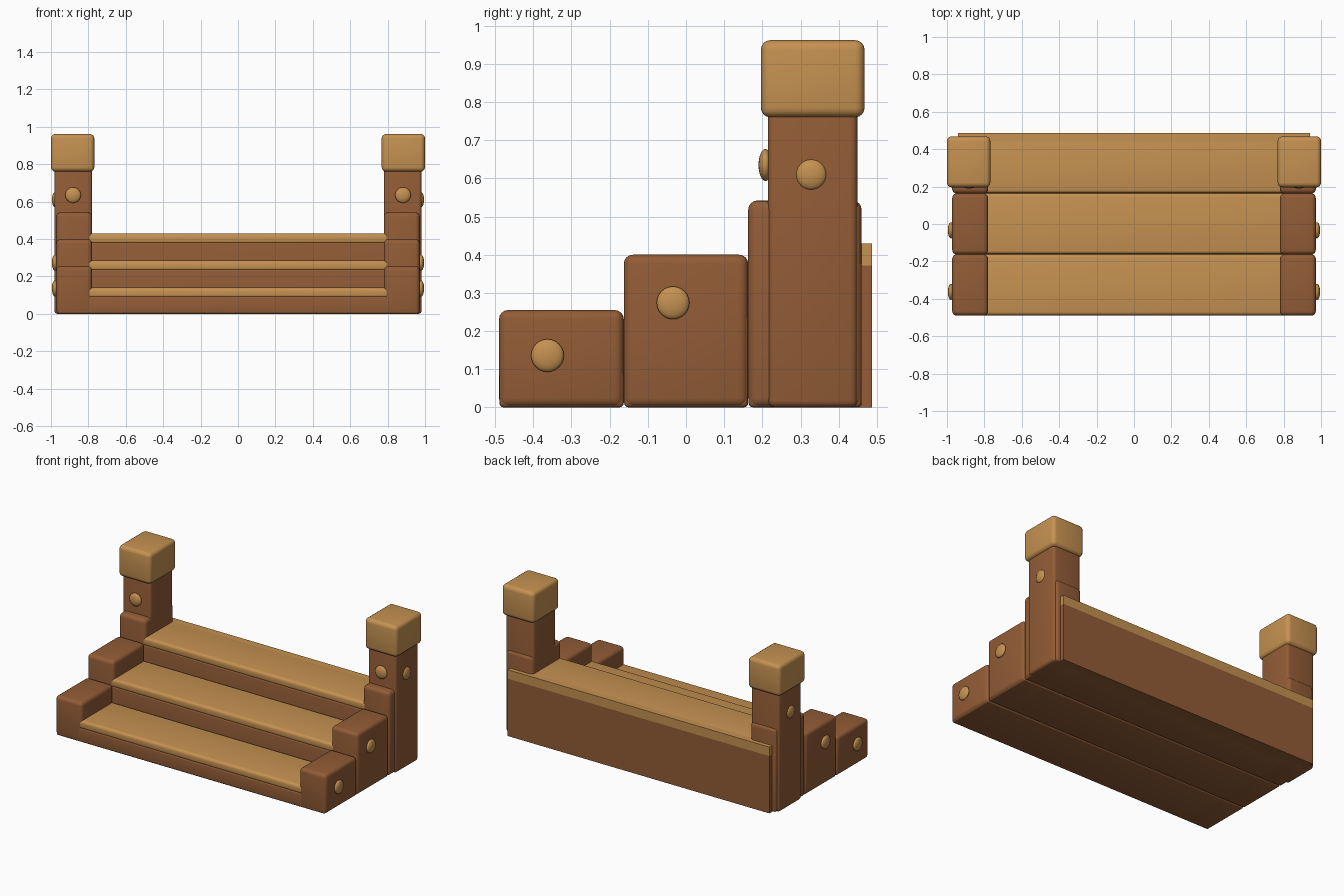
import bpy, math

if "Cube" in bpy.data.objects:
    bpy.data.objects.remove(bpy.data.objects["Cube"])


def material(name, rgb):
    m = bpy.data.materials.new(name)
    m.diffuse_color = (*rgb, 1)
    m.use_nodes = True
    m.node_tree.nodes["Principled BSDF"].inputs["Base Color"].default_value = m.diffuse_color
    return m


BROWN = material("brown wood", (0.29, 0.108, 0.037))
TAN = material("light wood", (0.56, 0.285, 0.082))


def finish(ob, name, mat):
    ob.name = name
    ob.data.materials.append(mat)
    bpy.ops.object.shade_smooth_by_angle(angle=math.radians(40))
    return ob


def box(name, x, y, z, mat, bevel=0.02):
    """Rounded box from (min, max) pairs."""
    bpy.ops.mesh.primitive_cube_add(size=1, location=[(a + b) / 2 for a, b in (x, y, z)])
    ob = bpy.context.object
    ob.scale = [b - a for a, b in (x, y, z)]
    bpy.ops.object.transform_apply(location=False, rotation=False)
    if bevel:
        b = ob.modifiers.new("rounding", 'BEVEL')
        b.width, b.segments = bevel, 4
        bpy.ops.object.modifier_apply(modifier=b.name)
    return finish(ob, name, mat)


def stud(name, loc, radii):
    bpy.ops.mesh.primitive_uv_sphere_add(segments=24, ring_count=12, radius=1, location=loc)
    ob = bpy.context.object
    ob.scale = radii
    bpy.ops.object.transform_apply(location=False, rotation=False)
    return finish(ob, name, TAN)


# Steps: front y, back y, tread top, side block top
steps = [(-0.49, -0.163, 0.14, 0.255),
         (-0.163, 0.163, 0.285, 0.40),
         (0.163, 0.46, 0.43, 0.542)]
for i, (y0, y1, top, side_top) in enumerate(steps, 1):
    back = y1 if i < 3 else 0.487
    box(f"step_{i}_riser", (-0.965, 0.965), (y0 + 0.001, y1), (0, top - 0.045), BROWN, 0.012)
    box(f"step_{i}_tread", (-0.92, 0.92), (y0 + 0.002, y1), (top - 0.056, top), TAN, 0.018)
    for s, side in ((-1, "left"), (1, "right")):
        box(f"step_{i}_{side}_block", sorted((s * 0.78, s * 0.972)), (y0, y1),
            (0, side_top), BROWN, 0.024)

# Back panel with the light edge of the top tread
box("back_panel", (-0.94, 0.94), (0.40, 0.487), (0, 0.372), BROWN, 0)
box("back_tread_edge", (-0.94, 0.94), (0.40, 0.487), (0.372, 0.43), TAN, 0)

# Posts, caps and round studs on both sides
for s, side in ((-1, "left"), (1, "right")):
    box(f"{side}_post", sorted((s * 0.78, s * 0.982)), (0.215, 0.449), (0, 0.78), BROWN, 0.018)
    box(f"{side}_post_cap", sorted((s * 0.768, s)), (0.196, 0.468), (0.76, 0.962), TAN, 0.025)
    stud(f"{side}_post_front_stud", (s * 0.882, 0.208, 0.635), (0.042, 0.018, 0.042))
    stud(f"{side}_post_side_stud", (s * 0.979, 0.328, 0.61), (0.016, 0.04, 0.04))
    for i, (y, z) in enumerate(((-0.363, 0.136), (-0.034, 0.274)), 1):
        stud(f"step_{i}_{side}_stud", (s * 0.979, y, z), (0.016, 0.043, 0.043))
